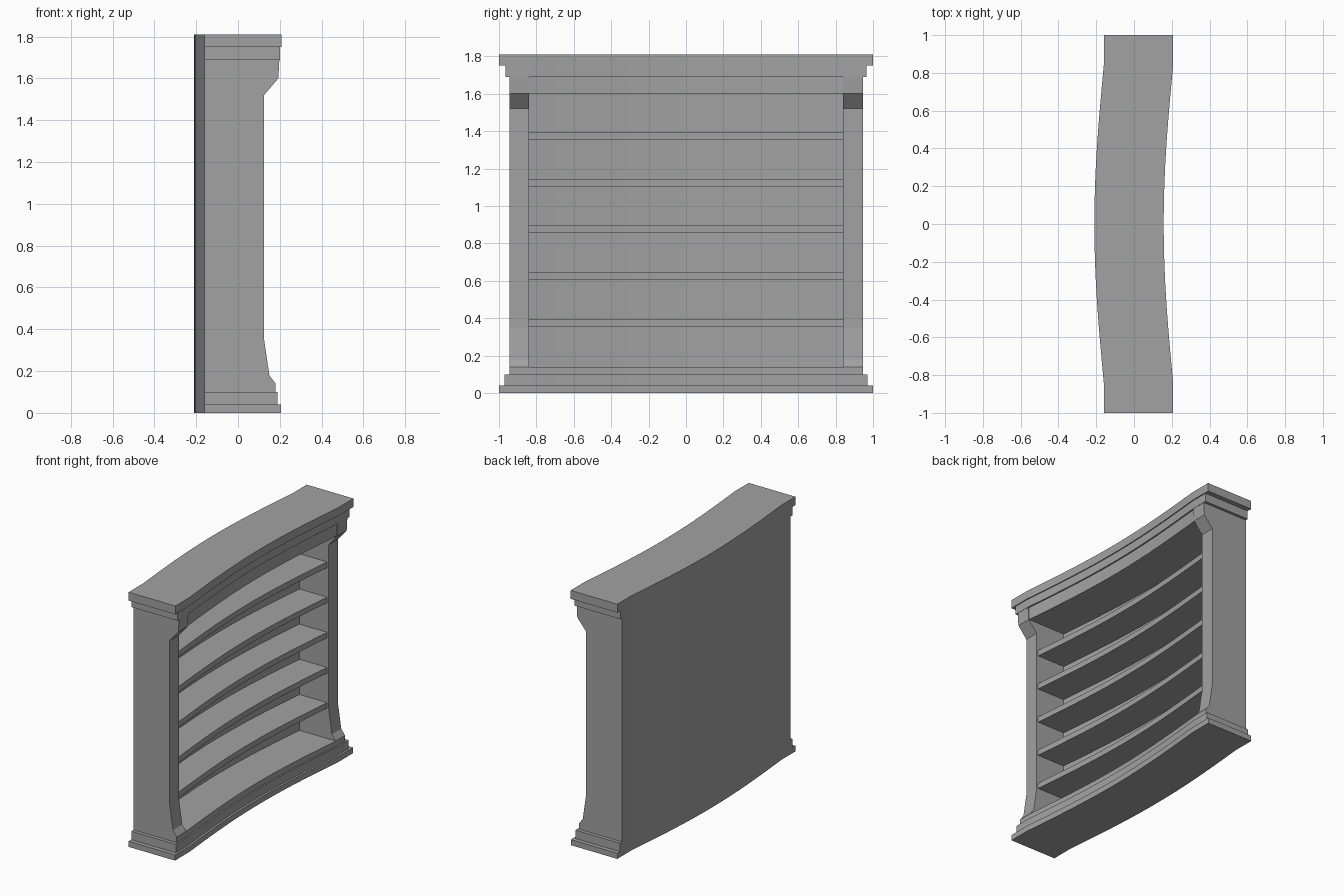
import bpy, math

old = bpy.data.objects.get("Cube")
if old:
    bpy.data.objects.remove(old, do_unlink=True)

paint = bpy.data.materials.new("grey_paint")
paint.use_nodes = True
GREY = (0.36, 0.36, 0.36, 1)
paint.diffuse_color = GREY
paint.node_tree.nodes["Principled BSDF"].inputs["Base Color"].default_value = GREY

INNER, OUTER = 0.84, 0.945   # half widths of the opening and the body
BACK, BOW = -0.16, 0.05


def bow(y):
    """Backward shift of the curved middle; the ends stay straight."""
    return -BOW * math.cos(math.pi * y / (2 * INNER)) if abs(y) < INNER else 0


def sweep(name, profile, y0, y1, steps=1):
    """Sweep an (x, z) profile along y, following the bowed plan."""
    ys = [y0, y1]
    if steps > 1:
        ys = [-INNER + 2 * INNER * i / steps for i in range(steps + 1)]
        if y1 > INNER:
            ys = [y0] + ys + [y1]
    n = len(profile)
    verts = [(x + bow(y), y, z) for y in ys for x, z in profile]
    faces = [tuple(range(n)), tuple(reversed(range(len(verts) - n, len(verts))))]
    for s in range(len(ys) - 1):
        for i in range(n):
            j = (i + 1) % n
            faces.append((s * n + j, s * n + i, (s + 1) * n + i, (s + 1) * n + j))
    mesh = bpy.data.meshes.new(name)
    mesh.from_pydata(verts, [], faces)
    mesh.materials.append(paint)
    obj = bpy.data.objects.new(name, mesh)
    bpy.context.collection.objects.link(obj)
    if steps > 1:
        bpy.ops.object.select_all(action='DESELECT')
        obj.select_set(True)
        bpy.context.view_layer.objects.active = obj
        bpy.ops.object.shade_smooth_by_angle(angle=math.radians(20))
    return obj


def slab(name, half, front, z0, z1, back=BACK):
    """Bowed rectangular board across the whole case."""
    return sweep(name, [(back, z0), (front, z0), (front, z1), (back, z1)],
                 -half, half, 16)


# Plinth steps, interior floor, header and cornice
slab("base_plinth", 1.0, 0.205, 0, 0.04)
slab("base_step", 0.97, 0.19, 0.04, 0.10)
slab("floor_board", OUTER, 0.18, 0.10, 0.14)
slab("header", INNER, 0.19, 1.60, 1.69)
slab("cornice_step", 0.965, 0.20, 1.69, 1.75)
slab("cornice_top", 1.0, 0.207, 1.75, 1.81)

# Back panel and shelves
slab("back_panel", INNER, -0.105, 0.14, 1.60)
for i in range(5):
    z = 0.355 + 0.25 * i
    slab(f"shelf_{i + 1}", INNER, 0.113, z, z + 0.04, -0.11)

# Side walls with flared feet and capitals, and a sunk flute on the front edge
front_edge = [(0.18, 0.14), (0.15, 0.18), (0.125, 0.35),
              (0.125, 1.52), (0.193, 1.60), (0.198, 1.69)]
DEPTH = 0.015
flute = [(x - DEPTH, z) for x, z in front_edge[1:5]] + [(0.3, 1.60), (0.3, 0.18)]
for side, label in ((-1, "right"), (1, "left")):
    a, b = sorted((side * INNER, side * OUTER))
    wall = sweep(f"{label}_side_wall",
                 [(BACK, 0.14)] + front_edge + [(BACK, 1.69)], a, b)
    a, b = sorted((side * 0.868, side * 0.918))
    cutter = sweep(f"{label}_flute_cutter", flute, a, b)
    cutter.hide_render = True
    cutter.hide_viewport = True
    cut = wall.modifiers.new("flute", 'BOOLEAN')
    cut.operation = 'DIFFERENCE'
    cut.solver = 'EXACT'
    cut.object = cutter
